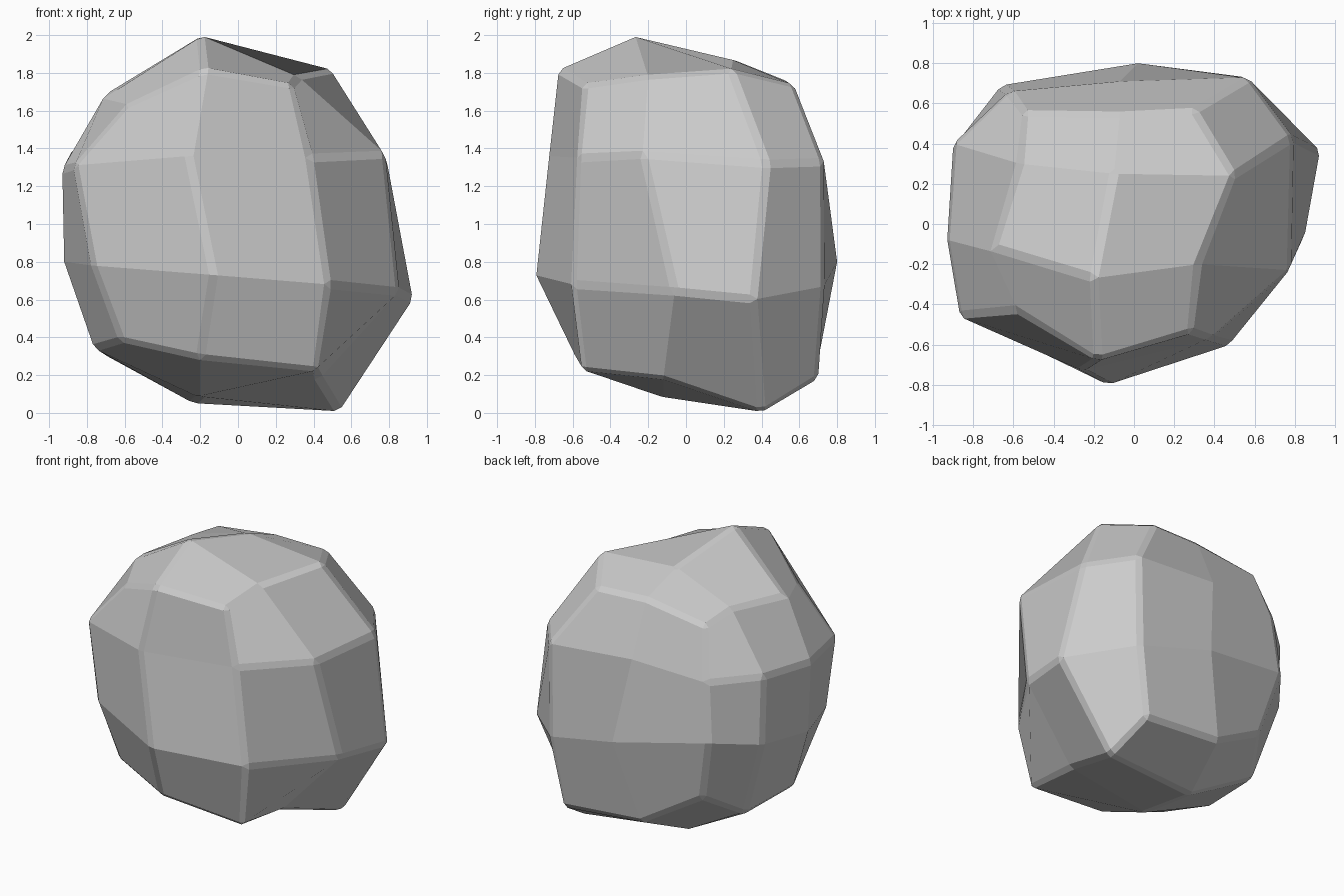
import bpy, bmesh, math

if "Cube" in bpy.data.objects:
    bpy.data.objects.remove(bpy.data.objects["Cube"])

# Boulder as a distorted 3 x 4 x 4 box lattice: each layer is rows front to back,
# each row left to right (None marks the hollow inside)
bottom = [
    [(-.62, -.45, .38), (-.20, -.58, .29), (.42, -.55, .22)],
    [(-.76, -.12, .34), (-.20, -.12, .08), (.43, -.12, .18)],
    [(-.71, .34, .31), (-.24, .28, .05), (.54, .40, 0)],
    [(-.55, .60, .48), (-.13, .69, .23), (.48, .70, .18)],
]
lower = [
    [(-.77, -.49, .78), (-.13, -.80, .73), (.48, -.60, .68)],
    [(-.92, -.06, .80), None, (.85, -.06, .64)],
    [(-.885, .40, .87), None, (.93, .36, .60)],
    [(-.66, .69, .93), (.02, .80, .80), (.56, .73, .67)],
]
upper = [
    [(-.87, -.46, 1.31), (-.26, -.73, 1.36), (.38, -.57, 1.35)],
    [(-.93, -.08, 1.29), None, (.78, -.23, 1.37)],
    [(-.90, .40, 1.36), None, (.79, .43, 1.32)],
    [(-.62, .66, 1.34), (-.07, .71, 1.38), (.57, .73, 1.33)],
]
top = [
    [(-.58, -.43, 1.63), (-.18, -.68, 1.82), (.29, -.54, 1.74)],
    [(-.70, -.12, 1.69), (-.20, -.27, 2.0), (.32, -.20, 1.78)],
    [(-.57, .30, 1.72), (-.10, .25, 1.87), (.50, .24, 1.82)],
    [(-.55, .56, 1.69), (-.07, .55, 1.75), (.30, .57, 1.74)],
]

bm = bmesh.new()
grid = {}
for k, layer in enumerate((bottom, lower, upper, top)):
    for j, row in enumerate(layer):
        for i, co in enumerate(row):
            if co:
                grid[i, j, k] = bm.verts.new(co)


# Skin one pair of opposite sides of the lattice with quads
def skin(axis):
    size = (3, 4, 4)
    a, b = [n for n in range(3) if n != axis]
    for end in (0, size[axis] - 1):
        for p in range(size[a] - 1):
            for q in range(size[b] - 1):
                quad = []
                for dp, dq in ((0, 0), (1, 0), (1, 1), (0, 1)):
                    key = [end] * 3
                    key[a], key[b] = p + dp, q + dq
                    quad.append(grid[tuple(key)])
                bm.faces.new(quad)


for axis in range(3):
    skin(axis)
bmesh.ops.recalc_face_normals(bm, faces=bm.faces[:])

mesh = bpy.data.meshes.new("boulder")
bm.to_mesh(mesh)
bm.free()
boulder = bpy.data.objects.new("boulder", mesh)
bpy.context.collection.objects.link(boulder)

# Worn, chamfered edges where the facets meet sharply
bevel = boulder.modifiers.new("worn_edges", 'BEVEL')
bevel.width = 0.025
bevel.segments = 1
bevel.limit_method = 'ANGLE'
bevel.angle_limit = math.radians(30)
